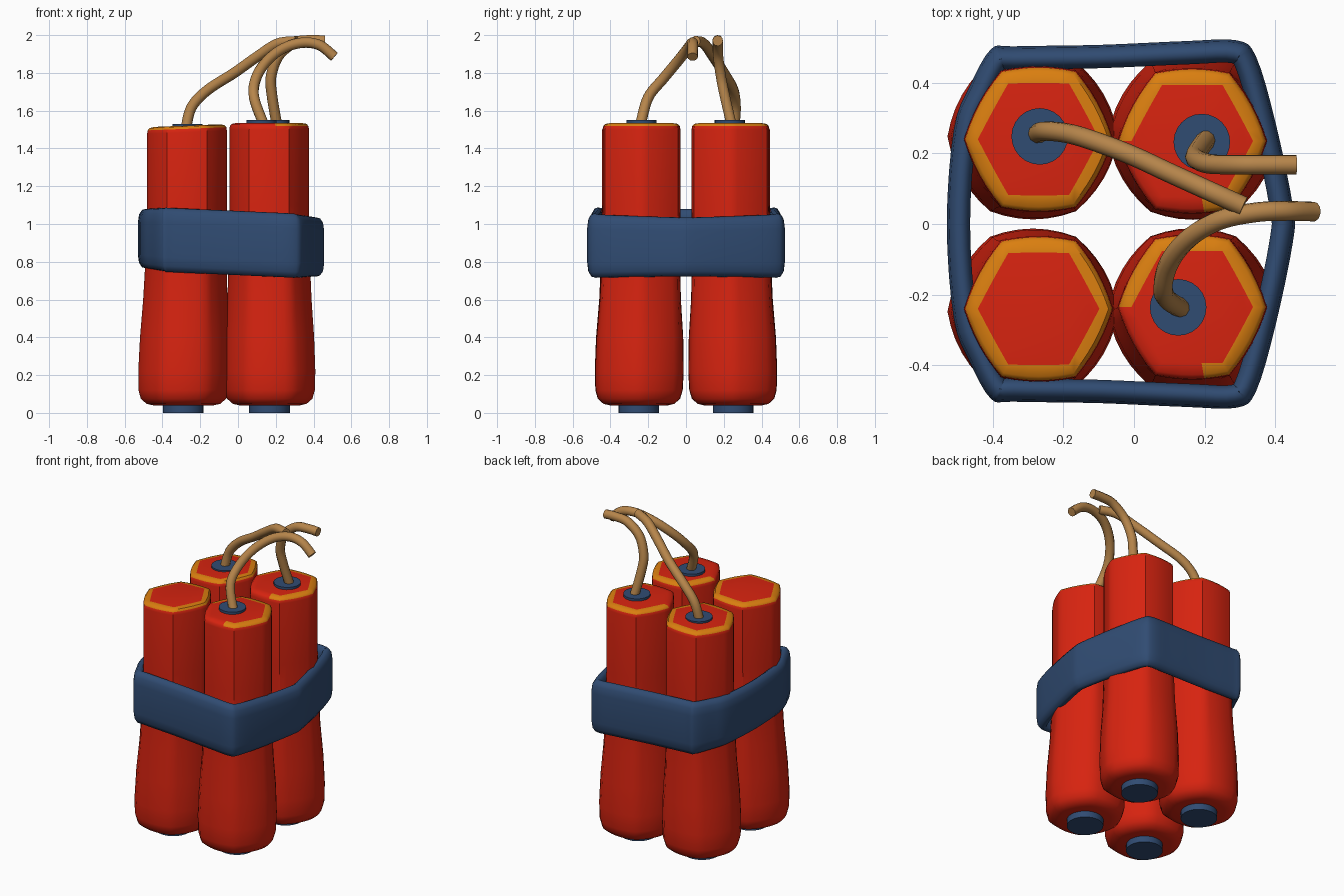
import bpy, bmesh, math
from mathutils import Vector

if "Cube" in bpy.data.objects:
    bpy.data.objects.remove(bpy.data.objects["Cube"])


def material(name, color):
    m = bpy.data.materials.new(name)
    m.diffuse_color = (*color, 1)
    m.use_nodes = True
    m.node_tree.nodes["Principled BSDF"].inputs["Base Color"].default_value = m.diffuse_color
    return m


RED = material("red paper", (0.68, 0.017, 0.005))
ORANGE = material("orange rim", (0.70, 0.21, 0.005))
BLUE = material("dark blue", (0.03, 0.072, 0.17))
TAN = material("tan cord", (0.47, 0.235, 0.07))


def finish(bm, name, mats, angle=40):
    bmesh.ops.recalc_face_normals(bm, faces=bm.faces)
    mesh = bpy.data.meshes.new(name)
    bm.to_mesh(mesh)
    bm.free()
    for m in mats:
        mesh.materials.append(m)
    ob = bpy.data.objects.new(name, mesh)
    bpy.context.collection.objects.link(ob)
    bpy.ops.object.select_all(action='DESELECT')
    bpy.context.view_layer.objects.active = ob
    ob.select_set(True)
    bpy.ops.object.shade_smooth_by_angle(angle=math.radians(angle))
    return ob


def smooth_path(pts, closed, steps):
    """Catmull-Rom interpolation through the points."""
    p = [Vector(q) for q in pts]
    n = len(p)
    get = (lambda i: p[i % n]) if closed else (lambda i: p[max(0, min(n - 1, i))])
    out = []
    for i in range(n if closed else n - 1):
        a, b, c, d = get(i - 1), get(i), get(i + 1), get(i + 2)
        for k in range(steps):
            t = k / steps
            out.append(0.5 * (2 * b + (c - a) * t + (2 * a - 5 * b + 4 * c - d) * t * t
                              + (3 * b - a - 3 * c + d) * t ** 3))
    if not closed:
        out.append(p[-1])
    return out


# Sticks: soft hexagonal section that becomes rounder and wider at the bottom
SIDES = 36
# height, radius, how hexagonal
PROFILE = [(0.04, 0.16, 0.3), (0.048, 0.195, 0.3), (0.075, 0.226, 0.3), (0.12, 0.239, 0.3),
           (0.22, 0.242, 0.3), (0.40, 0.236, 0.35), (0.60, 0.223, 0.5), (0.80, 0.215, 0.55),
           (1.10, 0.211, 0.6), (1.50, 0.211, 0.6), (1.518, 0.208, 0.6), (1.53, 0.198, 0.65),
           (1.535, 0.172, 0.95)]


def stick(name, bottom, top, drop, tilt, rim_from, rim_to):
    bm = bmesh.new()
    rings = []
    for z, r, hexness in PROFILE:
        t = min(z / 1.1, 1)
        cx = bottom[0] + (top[0] - bottom[0]) * t
        cy = bottom[1] + (top[1] - bottom[1]) * t
        ring = []
        for i in range(SIDES):
            a = 2 * math.pi * i / SIDES
            phi = a % (math.pi / 3) - math.pi / 6
            rad = r * (1 - hexness * (1 - math.cos(math.pi / 6) / math.cos(phi)))
            dx, dy = rad * math.cos(a), rad * math.sin(a) * (1 + 0.06 * t)
            dz = (tilt * dx - drop) if z > 1.4 else 0
            ring.append(bm.verts.new((cx + dx, cy + dy, z + dz)))
        rings.append(ring)
    for k in range(len(rings) - 1):
        for i in range(SIDES):
            j = (i + 1) % SIDES
            f = bm.faces.new((rings[k][i], rings[k][j], rings[k + 1][j], rings[k + 1][i]))
            angle = 360 * (i + 0.5) / SIDES
            if k >= len(rings) - 3 and (angle - rim_from) % 360 < rim_to - rim_from:
                f.material_index = 1
    bm.faces.new(rings[0])
    bm.faces.new(rings[-1])
    finish(bm, name, [RED, ORANGE])


def disc(name, x, y, z0, z1, r):
    bm = bmesh.new()
    bmesh.ops.create_cone(bm, cap_ends=True, segments=24, radius1=r, radius2=r, depth=z1 - z0)
    bmesh.ops.translate(bm, verts=bm.verts, vec=(x, y, (z0 + z1) / 2))
    finish(bm, name, [BLUE])


for side, s in (("front", -1), ("back", 1)):
    stick(side + "_left_stick", (-0.29, s * 0.25), (-0.27, s * 0.24), 0.014, 0.04, 0, 360.1)
    stick(side + "_right_stick", (0.168, s * 0.25), (0.165, s * 0.235), 0, 0, -78, 182)
    disc(side + "_left_bottom_cap", -0.29, s * 0.25, 0, 0.06, 0.108)
    disc(side + "_right_bottom_cap", 0.167, s * 0.25, 0, 0.06, 0.108)

# Top caps where the fuses enter
disc("back_left_top_cap", -0.267, 0.248, 1.48, 1.53, 0.08)
disc("back_right_top_cap", 0.192, 0.232, 1.50, 1.55, 0.08)
disc("front_right_top_cap", 0.125, -0.236, 1.50, 1.55, 0.08)

# Band wrapped around all four sticks, slightly lower on the right
half = [(-0.53, 0.0), (-0.51, 0.27), (-0.465, 0.39), (-0.405, 0.495), (-0.34, 0.503),
        (-0.1, 0.507), (0.15, 0.518), (0.29, 0.52), (0.345, 0.475), (0.40, 0.29), (0.45, 0.05)]
outline = half + [(x, -y) for x, y in reversed(half[1:])]
path = smooth_path([(x, y, 0) for x, y in outline], True, 4)
# inward offset, height
right_side = [(0, 0.09), (0.006, 0.135), (0.022, 0.16), (0.04, 0.165), (0.056, 0.155), (0.066, 0.125)]
section = right_side + [(o, -h) for o, h in reversed(right_side)]
bm = bmesh.new()
rings = []
for i, p in enumerate(path):
    tangent = (path[(i + 1) % len(path)] - path[i - 1]).normalized()
    inward = Vector((tangent.y, -tangent.x, 0))
    mid = 0.899 - 0.045 * p.x
    grip = 1 - 0.06 * max(0, abs(p.x + 0.04) - 0.36) / 0.1
    rings.append([bm.verts.new(p + inward * o + Vector((0, 0, mid + h * grip * 1.03)))
                  for o, h in section])
for i in range(len(rings)):
    a, b = rings[i - 1], rings[i]
    for k in range(len(section)):
        n = (k + 1) % len(section)
        bm.faces.new((a[k], a[n], b[n], b[k]))
finish(bm, "band", [BLUE], 50)


# Fuses: bent cords leading to the right
def fuse(name, pts, r=0.028):
    path = smooth_path(pts, False, 6)
    cu = bpy.data.curves.new(name, 'CURVE')
    cu.dimensions = '3D'
    cu.bevel_depth = r
    cu.bevel_resolution = 3
    cu.use_fill_caps = True
    sp = cu.splines.new('POLY')
    sp.points.add(len(path) - 1)
    for q, p in zip(sp.points, path):
        q.co = (*p, 1)
    tmp = bpy.data.objects.new(name + "_path", cu)
    bpy.context.collection.objects.link(tmp)
    dg = bpy.context.evaluated_depsgraph_get()
    mesh = bpy.data.meshes.new_from_object(tmp.evaluated_get(dg))
    bpy.data.objects.remove(tmp)
    bm = bmesh.new()
    bm.from_mesh(mesh)
    bmesh.ops.remove_doubles(bm, verts=bm.verts, dist=0.0005)
    for f in bm.faces:
        f.material_index = 0
    finish(bm, name, [TAN], 50)


fuse("back_left_fuse", [(-0.275, 0.255, 1.51), (-0.245, 0.263, 1.62), (-0.16, 0.25, 1.71),
                        (-0.02, 0.20, 1.80), (0.10, 0.145, 1.885), (0.21, 0.095, 1.955),
                        (0.31, 0.05, 1.968)])
fuse("back_right_fuse", [(0.205, 0.24, 1.53), (0.18, 0.205, 1.68), (0.175, 0.185, 1.78),
                         (0.215, 0.17, 1.89), (0.30, 0.168, 1.96), (0.38, 0.168, 1.972),
                         (0.46, 0.168, 1.97)])
fuse("front_right_fuse", [(0.135, -0.24, 1.53), (0.085, -0.20, 1.67), (0.095, -0.12, 1.77),
                          (0.15, -0.045, 1.86), (0.24, 0.01, 1.93), (0.345, 0.033, 1.96),
                          (0.435, 0.037, 1.945), (0.51, 0.035, 1.885)])
